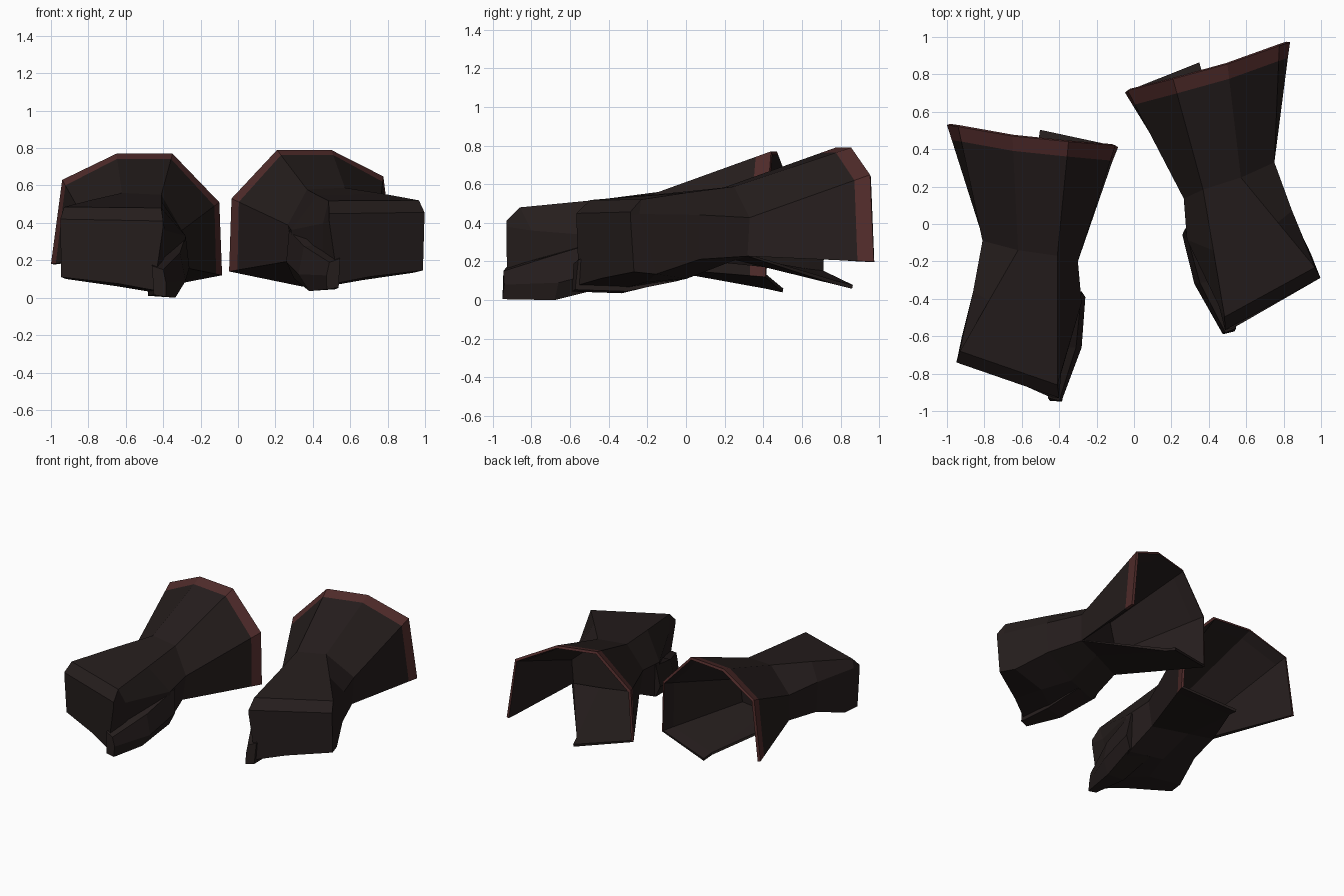
import bpy
import math
from mathutils import Vector, Matrix

if "Cube" in bpy.data.objects:
    bpy.data.objects.remove(bpy.data.objects["Cube"])


def material(name, rgb):
    m = bpy.data.materials.new(name)
    m.diffuse_color = (*rgb, 1)
    m.use_nodes = True
    m.node_tree.nodes["Principled BSDF"].inputs["Base Color"].default_value = m.diffuse_color
    return m


LEATHER = material("dark leather", (0.0185, 0.0125, 0.0120))
TRIM = material("dull red trim", (0.082, 0.025, 0.024))

# Second glove: mirrored, turned about z and tilted very slightly
TURN = Matrix.Rotation(math.radians(9.6), 3, 'Z')


def place(p, mirrored):
    p = Vector(p)
    if not mirrored:
        return p
    q = TURN @ (Vector((-p.x, p.y, p.z)) - Vector((0.61, -0.19, 0)))
    q += Vector((0.57, 0.1975, 0))
    q.z += 0.026 - 0.014 * p.y
    return q


def make(name, verts, faces, mats, mirrored, indices=None):
    me = bpy.data.meshes.new(name)
    if mirrored:
        faces = [f[::-1] for f in faces]
    me.from_pydata([place(v, mirrored) for v in verts], [], faces)
    for m in mats:
        me.materials.append(m)
    if indices:
        for poly, i in zip(me.polygons, indices):
            poly.material_index = i
    ob = bpy.data.objects.new(name, me)
    bpy.context.collection.objects.link(ob)
    return ob


def loft(name, rings, mirrored):
    """Closed tube through rings running front to back, capped at both ends."""
    n = len(rings[0])
    verts = [p for r in rings for p in r]
    faces = [list(range(n))[::-1], [(len(rings) - 1) * n + i for i in range(n)]]
    for k in range(len(rings) - 1):
        for i in range(n):
            j = (i + 1) % n
            faces.append([k * n + i, k * n + j, (k + 1) * n + j, (k + 1) * n + i])
    return make(name, verts, faces, [LEATHER], mirrored)


# Rings run: outer bottom, outer side, top outer, top inner, inner side, inner bottom, bottom
WRIST = [(-.80, -.10, .20), (-.81, -.09, .40), (-.62, -.14, .56), (-.41, -.17, .55),
         (-.30, -.20, .36), (-.33, -.20, .17), (-.60, -.13, .18)]
HAND = [
    [(-.945, -.72, .11), (-.95, -.74, .40), (-.95, -.74, .42), (-.40, -.93, .41),
     (-.40, -.93, .38), (-.45, -.925, .04), (-.64, -.84, .075)],
    [(-.92, -.60, .10), (-.935, -.69, .41), (-.93, -.68, .485), (-.41, -.86, .48),
     (-.39, -.80, .36), (-.40, -.70, .02), (-.64, -.60, .06)],
    [(-.85, -.36, .18), (-.86, -.36, .41), (-.775, -.41, .525), (-.41, -.50, .515),
     (-.28, -.42, .33), (-.31, -.42, .06), (-.58, -.38, .08)],
    WRIST]
THUMB = [
    [(-.46, -.93, .17), (-.40, -.945, .15), (-.385, -.94, .08), (-.385, -.95, .005), (-.45, -.945, .015)],
    [(-.45, -.66, .25), (-.31, -.66, .24), (-.28, -.66, .09), (-.335, -.68, .0), (-.48, -.68, .01)],
    [(-.42, -.38, .40), (-.28, -.36, .33), (-.26, -.39, .16), (-.30, -.40, .07), (-.48, -.40, .07)]]
RIM = [(-1.0, .53, .18), (-.94, .52, .63), (-.65, .47, .77), (-.35, .44, .77),
       (-.10, .42, .51), (-.085, .41, .12), (-.50, .50, .04)]


def cuff(name, mirrored):
    """Flared open sheet: five arched panels with a trim band, and a tongue below."""
    band = [Vector(w).lerp(Vector(r), 0.87) for w, r in zip(WRIST, RIM)]
    verts = WRIST + band + RIM
    faces, idx = [], []
    for i in range(6):
        for k in range(2):
            a = k * 7 + i
            faces.append([a, a + 1, a + 8, a + 7])
            idx.append(1 if k == 1 and i < 5 else 0)
    faces.append([6, 0, 13])          # closes the slot beside the tongue at the wrist
    idx.append(0)
    ob = make(name, verts, faces, [LEATHER, TRIM, LEATHER, LEATHER], mirrored, idx)
    mod = ob.modifiers.new("thickness", 'SOLIDIFY')
    mod.thickness = 0.02
    mod.offset = -1
    mod.material_offset = 2           # lining stays leather


for side, mirrored in (("left", False), ("right", True)):
    loft(side + "_hand", HAND, mirrored)
    loft(side + "_thumb", THUMB, mirrored)
    cuff(side + "_cuff", mirrored)
